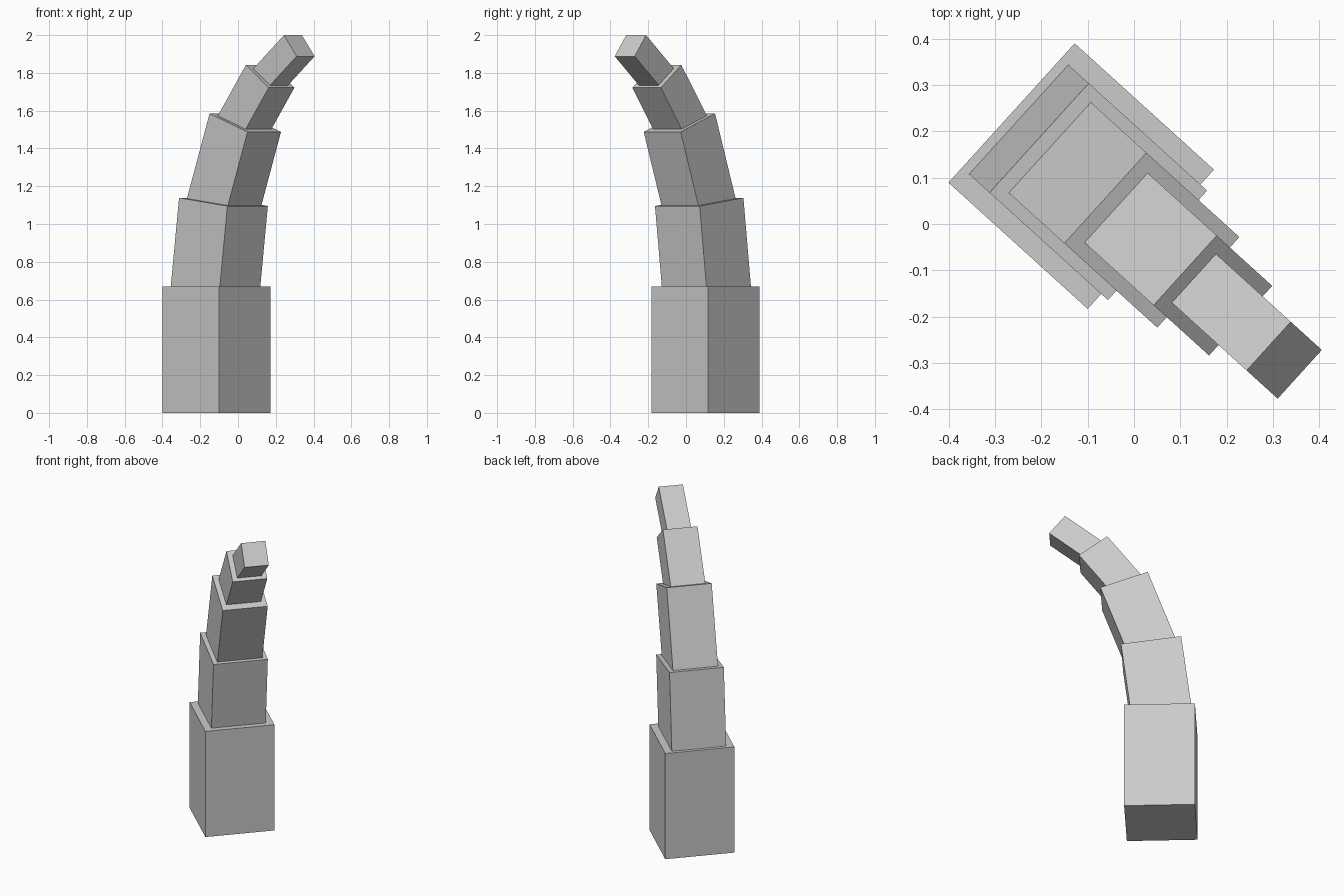
import bpy
import bmesh
from math import radians
from mathutils import Matrix, Vector

if "Cube" in bpy.data.objects:
    bpy.data.objects.remove(bpy.data.objects["Cube"])

YAW = Matrix.Rotation(radians(-42.2), 4, 'Z')  # direction the horn leans towards
SINK = 0.045                                   # overlap into the segment below


def segment(name, base, top, depth, width, tilt, sink):
    """Box whose end face is centred on top; points are (distance along lean, height)."""
    length = (Vector(top) - Vector(base)).length + sink
    bm = bmesh.new()
    bmesh.ops.create_cube(bm, size=1)
    bmesh.ops.scale(bm, vec=(depth, width, length), verts=bm.verts)
    bmesh.ops.translate(bm, vec=(0, 0, -length / 2), verts=bm.verts)
    place = (YAW @ Matrix.Translation((top[0], 0, top[1]))
             @ Matrix.Rotation(radians(tilt), 4, 'Y'))
    bm.transform(place)
    mesh = bpy.data.meshes.new(name)
    bm.to_mesh(mesh)
    bm.free()
    bpy.context.collection.objects.link(bpy.data.objects.new(name, mesh))


# name, end centre (along lean, height), depth, width, tilt
parts = [
    ("horn_base", (-0.154, 0.668), 0.406, 0.406, 0),
    ("horn_lower", (-0.104, 1.117), 0.348, 0.319, 7.2),
    ("horn_middle", (0.052, 1.536), 0.288, 0.264, 19.8),
    ("horn_upper", (0.230, 1.782), 0.202, 0.203, 36.8),
    ("horn_tip", (0.438, 1.944), 0.144, 0.142, 51),
]

# Stack each segment on the end of the previous one
start = (-0.154, 0)
for i, (name, end, depth, width, tilt) in enumerate(parts):
    segment(name, start, end, depth, width, tilt, SINK if i else 0)
    start = end
